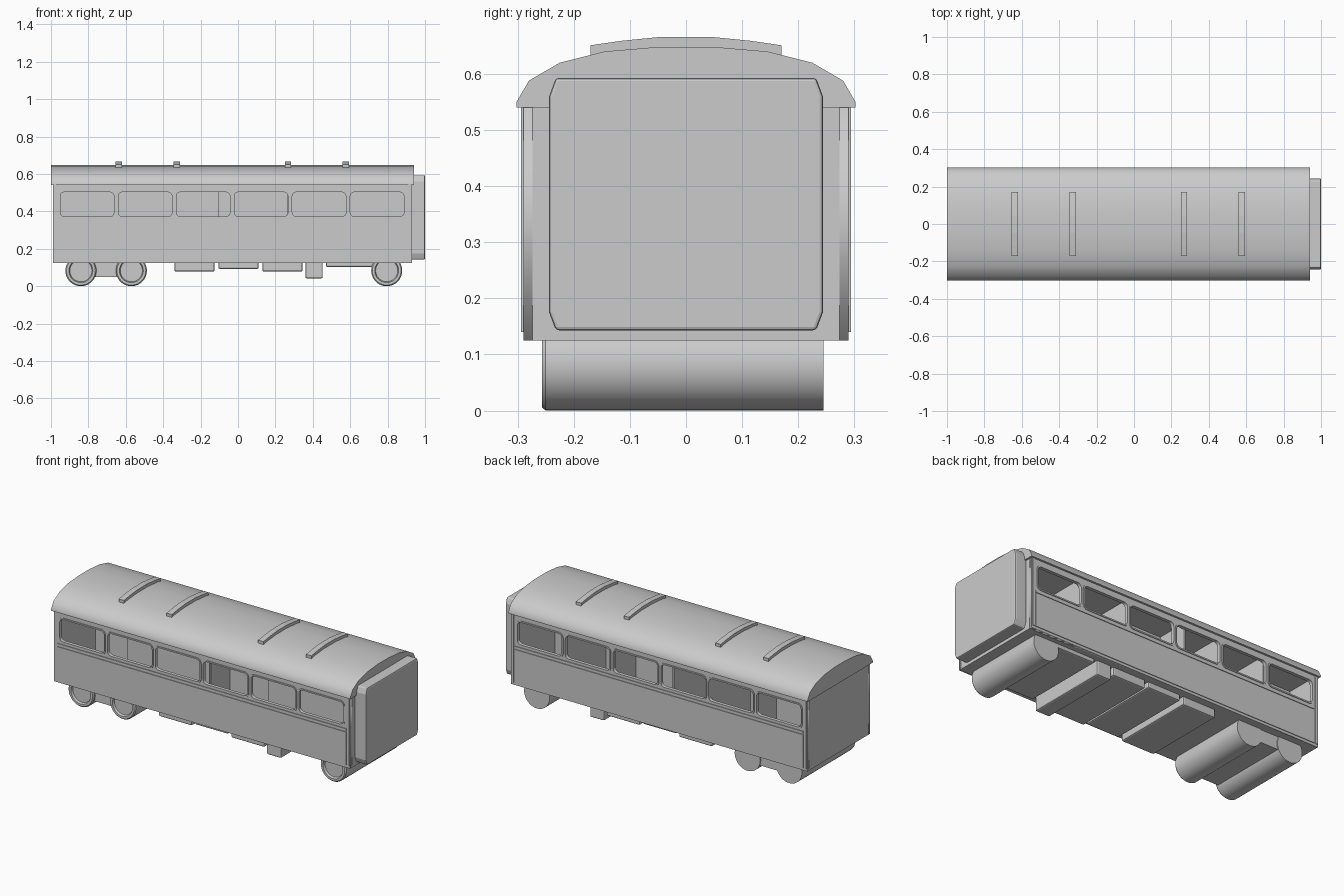
import bpy, bmesh, math
from mathutils import Matrix

if "Cube" in bpy.data.objects:
    bpy.data.objects.remove(bpy.data.objects["Cube"])


def finish(name, bm, bevel=0, smooth=False):
    bmesh.ops.recalc_face_normals(bm, faces=bm.faces)
    me = bpy.data.meshes.new(name)
    bm.to_mesh(me)
    bm.free()
    ob = bpy.data.objects.new(name, me)
    bpy.context.collection.objects.link(ob)
    if bevel:
        m = ob.modifiers.new("bevel", 'BEVEL')
        m.width, m.segments = bevel, 2
    if smooth:
        bpy.ops.object.select_all(action='DESELECT')
        ob.select_set(True)
        bpy.context.view_layer.objects.active = ob
        bpy.ops.object.shade_smooth_by_angle(angle=math.radians(32))
    return ob


def box(name, x, y, z, bevel=0):
    bm = bmesh.new()
    bmesh.ops.create_cube(bm, size=1)
    for v in bm.verts:
        v.co = [r[0] + (c + 0.5) * (r[1] - r[0]) for c, r in zip(v.co, (x, y, z))]
    return finish(name, bm, bevel)


def prism(name, yz, x0, x1, bevel=0, smooth=False):
    # extrude a (y, z) profile along x
    bm = bmesh.new()
    f = bm.faces.new([bm.verts.new((x0, y, z)) for y, z in yz])
    r = bmesh.ops.extrude_face_region(bm, geom=[f])
    for v in r["geom"]:
        if isinstance(v, bmesh.types.BMVert):
            v.co.x = x1
    return finish(name, bm, bevel, smooth)


def rounded(x0, x1, z0, z1, r):
    pts = []
    for cx, cz, a0 in ((x1 - r, z1 - r, 0), (x0 + r, z1 - r, 90), (x0 + r, z0 + r, 180), (x1 - r, z0 + r, 270)):
        for i in range(5):
            a = math.radians(a0 + 22.5 * i)
            pts.append((cx + r * math.cos(a), cz + r * math.sin(a)))
    return pts


def sheet(name, loops, y0, y1):
    # flat plate in the xz plane with holes, between y0 and y1
    cu = bpy.data.curves.new(name, 'CURVE')
    cu.dimensions, cu.fill_mode, cu.extrude = '2D', 'BOTH', abs(y1 - y0) / 2
    for loop in loops:
        s = cu.splines.new('POLY')
        s.points.add(len(loop) - 1)
        for p, (x, z) in zip(s.points, loop):
            p.co = (x, z, 0, 1)
        s.use_cyclic_u = True
    ob = bpy.data.objects.new(name, cu)
    ob.matrix_world = Matrix.Translation((0, (y0 + y1) / 2, 0)) @ Matrix.Rotation(math.pi / 2, 4, 'X')
    bpy.context.collection.objects.link(ob)
    bpy.ops.object.select_all(action='DESELECT')
    ob.select_set(True)
    bpy.context.view_layer.objects.active = ob
    bpy.ops.object.convert(target='MESH')


def rect(x0, x1, z0, z1):
    return [(x0, z0), (x1, z0), (x1, z1), (x0, z1)]


# side walls with window openings, window frames and raised panelling
windows = [(-0.95 + 0.31 * i, -0.663 + 0.31 * i) for i in range(6)]
for label, s in (("front", -1), ("back", 1)):
    holes = [rounded(a, b, 0.372, 0.503, 0.022) for a, b in windows]
    sheet(label + "_side_wall", [rect(-0.99, 0.93, 0.125, 0.545)] + holes, s * 0.274, s * 0.29)
    for i, (a, b) in enumerate(windows):
        sheet(f"{label}_window_frame_{i}",
              [rounded(a - 0.008, b + 0.008, 0.364, 0.511, 0.028), holes[i]], s * 0.286, s * 0.294)
    ys = sorted((s * 0.285, s * 0.294))
    box(label + "_lower_panel", (-0.965, 0.905), ys, (0.14, 0.335))
    box(label + "_waist_rail", (-0.965, 0.905), ys, (0.341, 0.354))
    for x in (-0.985, 0.912):
        box(label + "_corner_post", (x, x + 0.013), ys, (0.14, 0.54))

# end walls, floor and ceiling
for label, x in (("left", -0.99), ("right", 0.915)):
    box(label + "_end_wall", (x, x + 0.015), (-0.289, 0.289), (0.125, 0.545))
box("floor", (-0.99, 0.93), (-0.288, 0.288), (0.125, 0.14))

# inner corridor wall, stepped, with cross partitions
for a, b, y in ((-0.975, -0.64, 0.08), (-0.64, -0.11, -0.1), (-0.11, 0.27, 0.08), (0.27, 0.915, -0.1)):
    box("corridor_wall", (a, b), (y - 0.005, y + 0.005), (0.14, 0.542))
for x in (-0.64, -0.345, -0.11, 0.27, 0.59):
    box("cross_partition", (x - 0.005, x + 0.005), (-0.1, 0.275), (0.14, 0.542))

# arched roof
half = [(0.302, 0.54), (0.302, 0.55), (0.28, 0.588), (0.225, 0.62), (0.145, 0.64), (0.05, 0.648)]
prism("roof", half + [(-y, z) for y, z in reversed(half)], -1.0, 0.94, smooth=True)

# roof ribs
rib = [(0.17, 0.63), (0.17, 0.651), (0.115, 0.659), (0.045, 0.666)]
for x in (-0.637, -0.327, 0.267, 0.577):
    prism("roof_rib", rib + [(-y, z) for y, z in reversed(rib)], x - 0.017, x + 0.017)

# gangway connection on the right end
gang = [(0.232, 0.143), (0.244, 0.175), (0.244, 0.56), (0.232, 0.593)]
prism("gangway", gang + [(-y, z) for y, z in reversed(gang)], 0.925, 1.0, bevel=0.006)

# wheels, one full-width roller per axle with a recessed front face
lathe = [(0, 0.245), (0.083, 0.245), (0.083, -0.25), (0.077, -0.257), (0.064, -0.257), (0.059, -0.245), (0, -0.245)]
for x in (-0.84, -0.57, 0.795):
    bm = bmesh.new()
    vs = [bm.verts.new((r, y, 0)) for r, y in lathe]
    es = [bm.edges.new(p) for p in zip(vs, vs[1:])]
    bmesh.ops.spin(bm, geom=vs + es, cent=(0, 0, 0), axis=(0, 1, 0), angle=2 * math.pi, steps=40)
    bmesh.ops.remove_doubles(bm, verts=bm.verts, dist=1e-5)
    bmesh.ops.translate(bm, verts=bm.verts, vec=(x, 0, 0.083))
    finish("wheel", bm, smooth=True)

# bogie block and underfloor equipment boxes
box("bogie_frame", (-0.82, -0.59), (-0.24, 0.24), (0.05, 0.127))
for a, b, z in ((-0.34, -0.125, 0.078), (-0.105, 0.11, 0.092), (0.13, 0.345, 0.078),
                (0.36, 0.453, 0.042), (0.47, 0.73, 0.103)):
    box("underfloor_box", (a, b), (-0.25, 0.245), (z, 0.135), 0.008)
